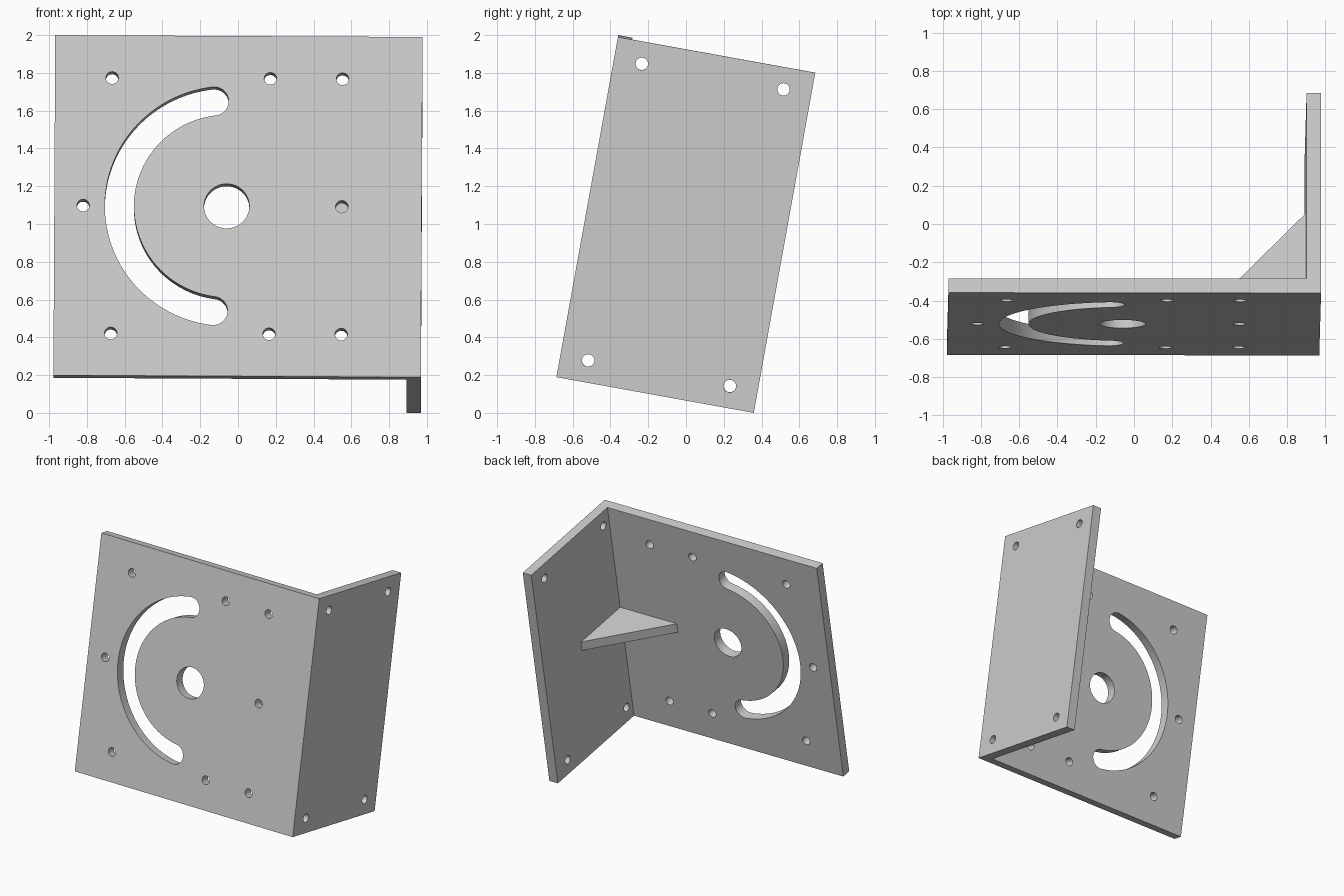
import bpy, bmesh
from math import radians, sin, cos, pi
from mathutils import Matrix, Vector

cube = bpy.data.objects.get("Cube")
if cube:
    bpy.data.objects.remove(cube, do_unlink=True)

# Overall sizes
HW, HD, HH = 0.9725, 0.531, 0.915     # half width, depth, height
T = 0.076                             # sheet thickness
INNER_X = HW - T
INNER_Y = T - HD
HOLE = 0.033

# The whole bracket leans back and rolls very slightly
POSE = (Matrix.Translation((0, 0, 1)) @ Matrix.Rotation(radians(-10.25), 4, 'X')
        @ Matrix.Rotation(radians(0.3), 4, 'Y'))

grey = bpy.data.materials.new("light_grey")
grey.use_nodes = True
COLOUR = (0.6, 0.6, 0.6, 1)
grey.diffuse_color = COLOUR
grey.node_tree.nodes["Principled BSDF"].inputs["Base Color"].default_value = COLOUR


def arc(cx, cy, r, start, end, n):
    return [(cx + r * cos(start + (end - start) * i / n),
             cy + r * sin(start + (end - start) * i / n)) for i in range(n + 1)]


def circle(cx, cy, r, n=32):
    return arc(cx, cy, r, 0, 2 * pi, n)[:-1]


def rect(x0, x1, y0, y1):
    return [(x0, y0), (x1, y0), (x1, y1), (x0, y1)]


def curved_slot(cx, cy, r, half_width, half_angle):
    """Arc-shaped slot with round ends, opening towards +x."""
    a, b = pi - half_angle, pi + half_angle
    ends = [(cx + r * cos(t), cy + r * sin(t)) for t in (a, b)]
    pts = arc(cx, cy, r + half_width, a, b, 64)
    pts += arc(*ends[1], half_width, b, b + pi, 16)[1:-1]
    pts += arc(cx, cy, r - half_width, b, a, 64)
    pts += arc(*ends[0], half_width, a - pi, a, 16)[1:-1]
    return pts


def sheet(name, outlines, placement):
    """Extrude a flat outline with cut-outs into a sheet of thickness T."""
    curve = bpy.data.curves.new(name + "_outline", 'CURVE')
    curve.dimensions, curve.fill_mode = '2D', 'BOTH'
    curve.extrude = T / 2
    for pts in outlines:
        spline = curve.splines.new('POLY')
        spline.points.add(len(pts) - 1)
        for point, (x, y) in zip(spline.points, pts):
            point.co = (x, y, 0, 1)
        spline.use_cyclic_u = True
    helper = bpy.data.objects.new(name + "_outline", curve)
    bpy.context.collection.objects.link(helper)
    graph = bpy.context.evaluated_depsgraph_get()
    mesh = bpy.data.meshes.new_from_object(helper.evaluated_get(graph), depsgraph=graph)
    bpy.data.objects.remove(helper, do_unlink=True)
    bpy.data.curves.remove(curve)

    bm = bmesh.new()
    bm.from_mesh(mesh)
    bmesh.ops.remove_doubles(bm, verts=bm.verts, dist=0.0001)
    bmesh.ops.transform(bm, matrix=placement, verts=bm.verts)
    bmesh.ops.recalc_face_normals(bm, faces=bm.faces)
    bmesh.ops.dissolve_limit(bm, angle_limit=radians(0.5), verts=[], edges=bm.edges)
    bm.to_mesh(mesh)
    bm.free()
    mesh.materials.clear()
    mesh.materials.append(grey)
    mesh.shade_smooth()
    mesh.set_sharp_from_angle(angle=radians(30))
    mesh.name = name
    obj = bpy.data.objects.new(name, mesh)
    bpy.context.collection.objects.link(obj)
    obj.matrix_world = POSE
    return obj


# Front plate: shaft hole, adjusting slot and bolt holes
pivot = -0.06
cuts = [circle(pivot, 0, 0.12, 64), curved_slot(pivot, 0, 0.568, 0.077, radians(83))]
cuts += [circle(x, z, HOLE) for x in (-0.67, 0.168, 0.55) for z in (-0.687, 0.687)]
cuts += [circle(x, 0, HOLE) for x in (-0.82, 0.55)]
upright = Matrix.Translation((0, T / 2 - HD, 0)) @ Matrix.Rotation(pi / 2, 4, 'X')
sheet("front_plate", [rect(-HW, INNER_X, -HH, HH)] + cuts, upright)

# Side plate: a bolt hole in each corner
corners = [circle(y, z, HOLE) for y in (-0.381, 0.381) for z in (-0.798, 0.798)]
sideways = Matrix(((0, 0, 1, HW - T / 2), (1, 0, 0, 0), (0, 1, 0, 0), (0, 0, 0, 1)))
sheet("side_plate", [rect(-HD, HD, -HH, HH)] + corners, sideways)

# Triangular gusset in the inner corner
LEG = 0.505
sheet("gusset", [[(INNER_X, INNER_Y), (INNER_X, INNER_Y + LEG), (INNER_X - LEG, INNER_Y)]],
      Matrix.Identity(4))
